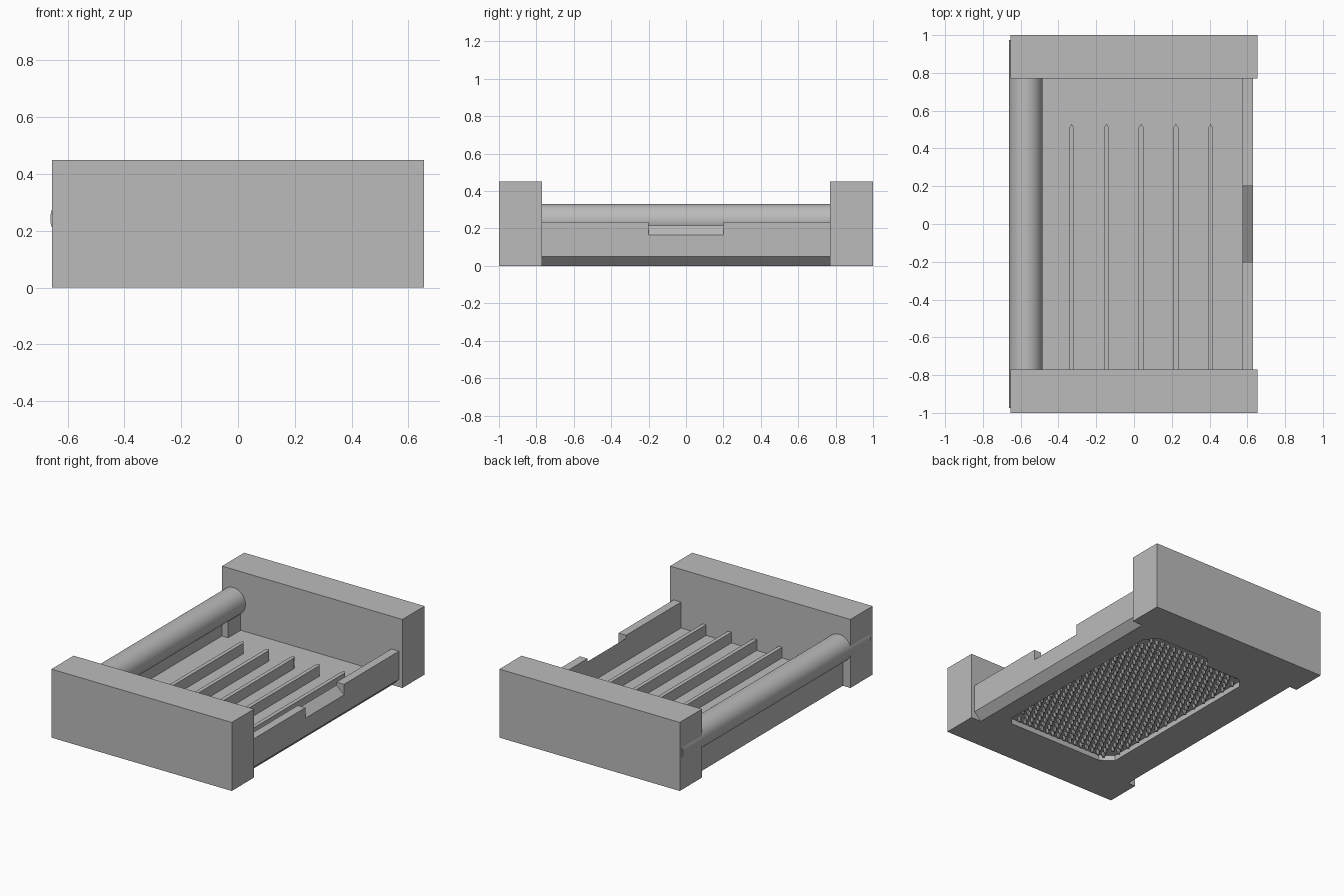
import bpy, bmesh, math

cube = bpy.data.objects.get("Cube")
if cube:
    bpy.data.objects.remove(cube, do_unlink=True)

grey = bpy.data.materials.new("plain_grey")
grey.use_nodes = True
grey.diffuse_color = (0.5, 0.5, 0.5, 1)
grey.node_tree.nodes["Principled BSDF"].inputs["Base Color"].default_value = (0.5, 0.5, 0.5, 1)


def finish(name, bm):
    bmesh.ops.recalc_face_normals(bm, faces=bm.faces)
    mesh = bpy.data.meshes.new(name)
    bm.to_mesh(mesh)
    bm.free()
    mesh.materials.append(grey)
    obj = bpy.data.objects.new(name, mesh)
    bpy.context.collection.objects.link(obj)
    return obj


def prism(name, outline, axis, low, high):
    """Extrude a 2D outline along z (outline in x, y) or y (outline in x, z)."""
    place = (lambda a, b, c: (a, b, c)) if axis == "z" else (lambda a, b, c: (a, c, b))
    bm = bmesh.new()
    face = bm.faces.new([bm.verts.new(place(a, b, low)) for a, b in outline])
    moved = bmesh.ops.extrude_face_region(bm, geom=[face])["geom"]
    shift = place(0, 0, high - low)
    bmesh.ops.translate(bm, vec=shift, verts=[v for v in moved if isinstance(v, bmesh.types.BMVert)])
    return finish(name, bm)


def box(name, x0, x1, y0, y1, z0, z1):
    return prism(name, [(x0, y0), (x1, y0), (x1, y1), (x0, y1)], "z", z0, z1)


def cut(target, cutter):
    cutter.hide_render = True
    mod = target.modifiers.new("cut", "BOOLEAN")
    mod.operation, mod.object, mod.solver = "DIFFERENCE", cutter, "EXACT"
    bpy.context.view_layer.objects.active = target
    bpy.ops.object.modifier_apply(modifier=mod.name)
    bpy.data.objects.remove(cutter, do_unlink=True)


# Tray: floor, chamfered left wall and low right wall in one profile
tray = prism("tray", [(-.60, 0), (.58, 0), (.63, .05), (.63, .235), (.575, .235),
                      (.575, .065), (-.565, .065), (-.565, .2), (-.60, .2)], "y", -.77, .77)

# Sloping finger notch in the left wall
cut(tray, prism("notch_cutter", [(.55, .238), (.65, .147), (.65, .3), (.55, .3)], "y", -.2, .2))

# Shallow grip recess under the floor
recess = [(-.28, -.67), (.42, -.67), (.46, -.61), (.46, .64), (.39, .71),
          (.01, .71), (-.05, .64), (-.30, .64), (-.36, .58), (-.36, -.61)]
cut(tray, prism("recess_cutter", recess, "z", -.05, .035))

# Grip studs in staggered rows inside the recess
bm = bmesh.new()
for row in range(29):
    for col in range(18):
        x = -.33 + col * .045 + (row % 2) * .0225
        y = -.63 + row * .045
        if x > .44 or (abs(y) > .58 and not -.3 < x < .4):
            continue
        made = bmesh.ops.create_cone(bm, cap_ends=True, segments=8, radius1=.009, radius2=.013, depth=.03)
        bmesh.ops.translate(bm, vec=(x, y, .021), verts=made["verts"])
finish("grip_studs", bm)

# End blocks
for name, side in (("front_block", -1), ("back_block", 1)):
    y0, y1 = sorted((side * .77, side))
    box(name, -.655, .655, y0, y1, 0, .45)

# Posts that carry the rail
for name, side in (("front_post", -1), ("back_post", 1)):
    y0, y1 = sorted((side * .64, side * .775))
    box(name, -.57, -.52, y0, y1, .06, .2)

# Ribs with pointed back ends
for i in range(5):
    x = -.33 + i * .184
    prism("rib_%d" % (i + 1), [(x - .013, -.775), (x + .013, -.775), (x + .013, .51),
                               (x, .53), (x - .013, .51)], "z", .06, .135)

# Round rail along the right side
bpy.ops.mesh.primitive_cylinder_add(vertices=48, radius=.088, depth=1.95,
                                    location=(-.573, 0, .243), rotation=(math.pi / 2, 0, 0))
rail = bpy.context.object
rail.name = "round_rail"
rail.data.materials.append(grey)
bpy.ops.object.shade_smooth_by_angle()
